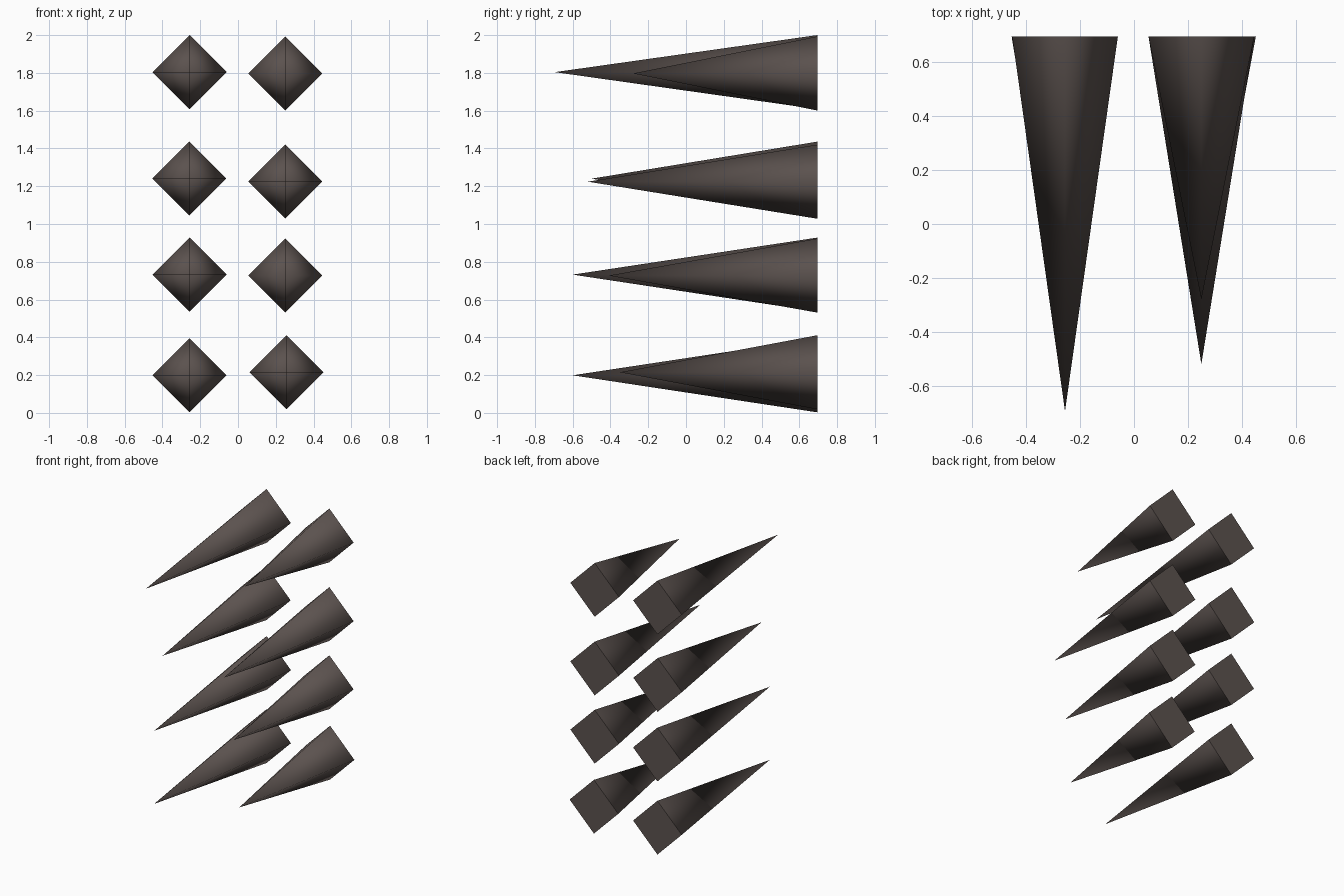
import bpy, bmesh
from math import pi
from mathutils import Matrix

cube = bpy.data.objects.get("Cube")
if cube:
    bpy.data.objects.remove(cube)

# Dark stone-brown material
COLOUR = (0.105, 0.084, 0.077, 1)
mat = bpy.data.materials.new("dark_brown")
mat.use_nodes = True
mat.diffuse_color = COLOUR
bsdf = mat.node_tree.nodes["Principled BSDF"]
bsdf.inputs["Base Color"].default_value = COLOUR

RADIUS = 0.196
BACK = 0.695


def spike(name, x, z, tip):
    """Four-sided smooth spike, flat cap at the back, point towards the front."""
    length = BACK - tip
    bm = bmesh.new()
    bmesh.ops.create_cone(bm, cap_ends=True, segments=4, radius1=RADIUS, radius2=0, depth=length)
    bmesh.ops.remove_doubles(bm, verts=bm.verts, dist=0.0001)
    bmesh.ops.rotate(bm, verts=bm.verts, matrix=Matrix.Rotation(pi / 2, 3, "X"))
    for face in bm.faces:
        face.smooth = len(face.verts) == 3
    mesh = bpy.data.meshes.new(name)
    bm.to_mesh(mesh)
    bm.free()
    mesh.materials.append(mat)
    obj = bpy.data.objects.new(name, mesh)
    obj.location = (x, (BACK + tip) / 2, z)
    bpy.context.collection.objects.link(obj)


# Two columns of spikes, listed from bottom to top: x, z, tip position
columns = {
    "right": [(-0.256, 0.199, -0.6), (-0.256, 0.732, -0.6),
              (-0.258, 1.24, -0.5), (-0.256, 1.804, -0.695)],
    "left": [(0.256, 0.215, -0.35), (0.25, 0.727, -0.41),
             (0.25, 1.224, -0.52), (0.25, 1.797, -0.28)],
}
for side, rows in columns.items():
    for i, (x, z, tip) in enumerate(rows, 1):
        spike(f"spike_{side}_{i}", x, z, tip)
